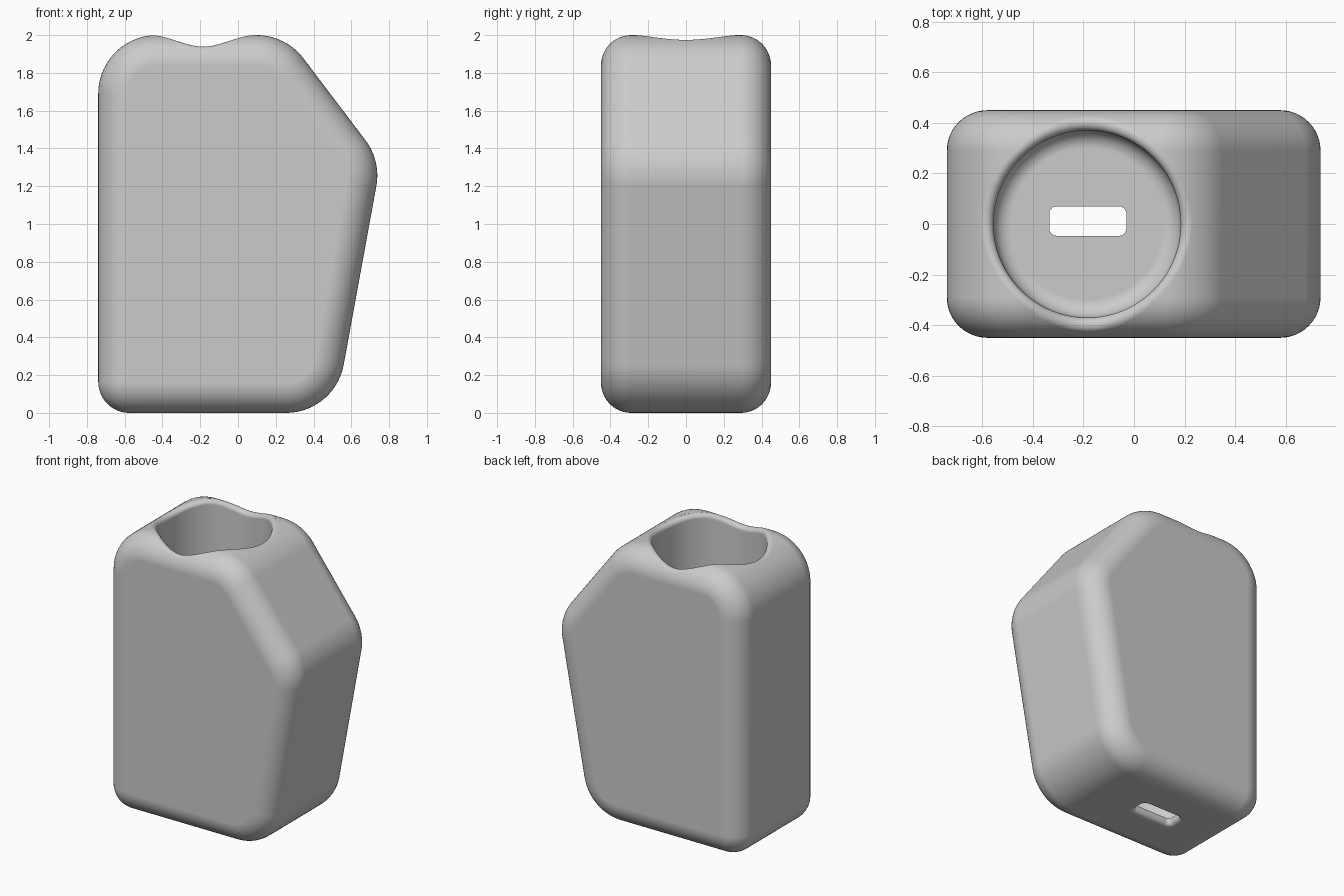
import bpy, bmesh
from math import sin, cos, pi, sqrt, tan, acos, atan2
from mathutils import Vector
from mathutils.bvhtree import BVHTree

if "Cube" in bpy.data.objects:
    bpy.data.objects.remove(bpy.data.objects["Cube"])

HALF_DEPTH, EDGE = 0.45, 0.16
WELL_X, WELL_R, FLOOR, RIM = -0.185, 0.37, 0.05, 0.03

grey = bpy.data.materials.new("plain grey")
grey.use_nodes = True
grey.diffuse_color = (0.6, 0.6, 0.6, 1)
grey.node_tree.nodes["Principled BSDF"].inputs["Base Color"].default_value = (0.6, 0.6, 0.6, 1)


def loft(name, rings):
    """Skin a stack of equal-length closed rings and cap both ends."""
    bm = bmesh.new()
    loops = [[bm.verts.new(p) for p in ring] for ring in rings]
    for a, b in zip(loops, loops[1:]):
        for i in range(len(a)):
            j = (i + 1) % len(a)
            bm.faces.new((a[i], a[j], b[j], b[i]))
    bm.faces.new(loops[0])
    bm.faces.new(loops[-1])
    bmesh.ops.recalc_face_normals(bm, faces=bm.faces)
    mesh = bpy.data.meshes.new(name)
    bm.to_mesh(mesh)
    bm.free()
    mesh.materials.append(grey)
    obj = bpy.data.objects.new(name, mesh)
    bpy.context.collection.objects.link(obj)
    return obj


def rounded_outline(corners, steps):
    """Arc centre, radius and direction for each point of a rounded polygon."""
    out = []
    for i, (x, z, r) in enumerate(corners):
        p = Vector((x, z))
        a = (p - Vector(corners[i - 1][:2])).normalized()
        b = (Vector(corners[(i + 1) % len(corners)][:2]) - p).normalized()
        turn = acos(a.dot(b))
        inward = Vector((-a.y, a.x))
        centre = p - a * r * tan(turn / 2) + inward * r
        start = atan2(-inward.y, -inward.x)
        for k in range(steps + 1):
            t = start + turn * k / steps
            out.append((centre, r, Vector((cos(t), sin(t)))))
    return out


# Body: rounded side outline, with rolled front and back edges
outline = rounded_outline([(-0.74, 0, 0.165), (0.513, 0, 0.31), (0.757, 1.335, 0.31),
                           (0.253, 2, 0.31), (-0.74, 2, 0.31)], 14)
STEPS = 12
layers = []
for k in range(STEPS + 1):
    t = pi / 2 * k / STEPS
    layers.append((-HALF_DEPTH + EDGE * (1 - sin(t)), EDGE * (1 - cos(t))))
layers = layers[::-1]
layers = [(-HALF_DEPTH + EDGE - EDGE * cos(pi / 2 * k / STEPS),
           EDGE - EDGE * sin(pi / 2 * k / STEPS)) for k in range(STEPS + 1)]
layers += [(-y, inset) for y, inset in reversed(layers)]
body = loft("body", [[(c.x + d.x * (r - inset), y, c.y + d.y * (r - inset))
                      for c, r, d in outline] for y, inset in layers])

# Well cutter: rounded floor, straight wall, and a rim rolled over the body's top
bm = bmesh.new()
bm.from_mesh(body.data)
tree = BVHTree.FromBMesh(bm)
bm.free()


def top_height(x, y):
    hit = tree.ray_cast(Vector((x, y, 3)), Vector((0, 0, -1)))[0]
    return hit.z if hit else 0


def well_profile(angle):
    fillet = 0.07
    pts = [(WELL_R - fillet + fillet * sin(pi / 2 * k / 8),
            FLOOR + fillet - fillet * cos(pi / 2 * k / 8)) for k in range(9)]
    mid = WELL_R + RIM
    best = None
    for k in range(-40, 41):
        off = RIM * k / 41
        r = mid + off
        z = top_height(WELL_X + r * cos(angle), r * sin(angle)) - sqrt(RIM ** 2 - off ** 2)
        if best is None or z < best[0]:
            best = (z, off)
    centre_z, off = best
    sweep = pi - acos(off / RIM)
    for k in range(9):
        t = pi - sweep * k / 8
        pts.append((mid + RIM * cos(t), centre_z + RIM * sin(t)))
    pts.append((pts[-1][0] + 0.002, 2.2))
    return pts


SIDES = 112
angles = [2 * pi * i / SIDES for i in range(SIDES)]
profiles = [well_profile(a) for a in angles]
well = loft("well_cutter", [[(WELL_X + p[k][0] * cos(a), p[k][0] * sin(a), p[k][1])
                             for a, p in zip(angles, profiles)]
                            for k in range(len(profiles[0]))])

# Slot cutter: small rounded opening, flared at the underside
slot_outline = rounded_outline([(-0.335, -0.047, 0.03), (-0.03, -0.047, 0.03),
                                (-0.03, 0.07, 0.03), (-0.335, 0.07, 0.03)], 6)
flare = 0.03
slot_layers = [(-0.1, flare)]
slot_layers += [(flare * sin(pi / 2 * k / 6), flare * (1 - cos(pi / 2 * (1 - k / 6))))
                for k in range(7)]
slot_layers = [(-0.1, flare)] + [(flare * (1 - cos(pi / 2 * k / 6)),
                                  flare * (1 - sin(pi / 2 * k / 6))) for k in range(7)]
slot_layers.append((0.3, 0))
slot = loft("slot_cutter", [[(c.x + d.x * (r + grow), c.y + d.y * (r + grow), z)
                             for c, r, d in slot_outline] for z, grow in slot_layers])

# Cut the well and slot, then smooth the result
bpy.context.view_layer.objects.active = body
for cutter in (well, slot):
    cutter.hide_render = True
    cut = body.modifiers.new(cutter.name, "BOOLEAN")
    cut.operation, cut.solver, cut.object = "DIFFERENCE", "EXACT", cutter
    bpy.ops.object.modifier_apply(modifier=cut.name)
for cutter in (well, slot):
    bpy.data.objects.remove(cutter)

bpy.ops.object.select_all(action="DESELECT")
body.select_set(True)
bpy.ops.object.shade_smooth_by_angle(angle=pi / 5)
weighted = body.modifiers.new("clean_shading", "WEIGHTED_NORMAL")
weighted.keep_sharp = True
